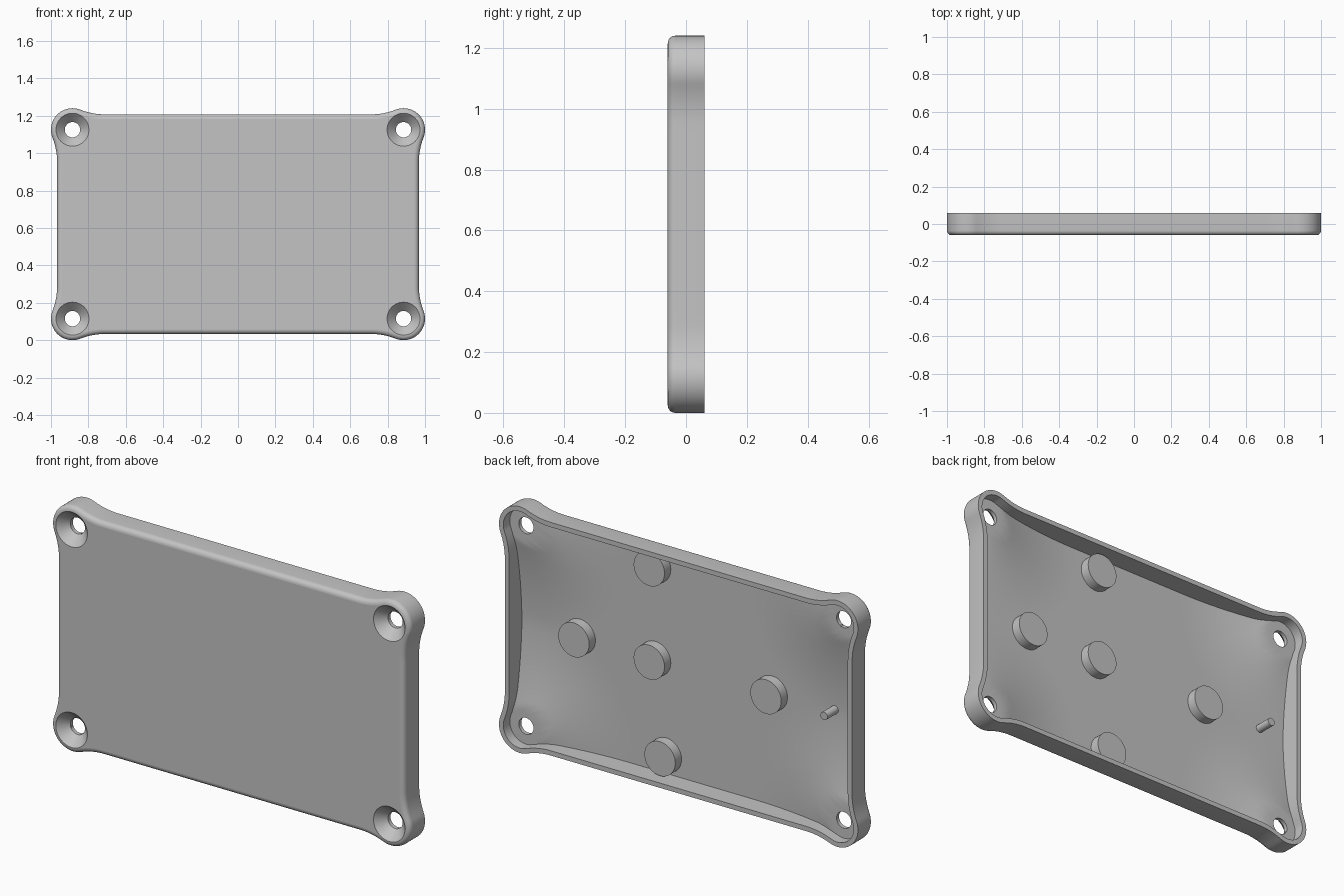
import bpy, bmesh
from math import sin, cos, atan2, hypot, sqrt, pi, radians

old = bpy.data.objects.get("Cube")
if old:
    bpy.data.objects.remove(old)

MID = 0.62                      # height of the plate centre
CX, CZ, CR = 0.885, 0.505, 0.115  # screw corner centre and radius
HX, HZ, BLEND = 0.967, 0.587, 0.36  # straight edges and concave blend radius
FRONT, BACK, FILLET, WALL = -0.06, 0.06, 0.025, 0.024

grey = bpy.data.materials.new("light grey")
grey.use_nodes = True
grey.diffuse_color = (0.55, 0.55, 0.55, 1)
grey.node_tree.nodes["Principled BSDF"].inputs["Base Color"].default_value = grey.diffuse_color


def arc(cx, cz, r, a, b, n):
    return [(cx + r * cos(a + (b - a) * i / n), cz + r * sin(a + (b - a) * i / n))
            for i in range(n + 1)]


def outline(o):
    """Closed plate outline, moved inwards by o."""
    dz = sqrt((BLEND + CR) ** 2 - (HX + BLEND - CX) ** 2)
    dx = sqrt((BLEND + CR) ** 2 - (HZ + BLEND - CZ) ** 2)
    a = atan2(dz, CX - HX - BLEND)
    b = atan2(HZ + BLEND - CZ, -dx)
    q = [(HX - o, (CZ - dz) * i / 8) for i in range(8)]
    q += arc(HX + BLEND, CZ - dz, BLEND + o, pi, a, 8)
    q += arc(CX, CZ, CR - o, a - pi, b, 24)[1:]
    q += arc(CX - dx, HZ + BLEND, BLEND + o, b - pi, -pi / 2, 8)[1:]
    q += [((CX - dx) * (1 - i / 12), HZ - o) for i in range(1, 13)]
    back = q[::-1]
    return (q[:-1] + [(-x, z) for x, z in back][:-1]
            + [(-x, -z) for x, z in q][:-1] + [(x, -z) for x, z in back][:-1])


def floor_y(x, z):
    """Inner floor, swelling around the screw corners."""
    d = hypot(abs(x) - CX, abs(z) - CZ)
    t = min(1, max(0, 1 - (d - 0.1) / 0.45))
    return -0.042 + 0.05 * t * t


def finish(name, bm):
    bmesh.ops.recalc_face_normals(bm, faces=bm.faces[:])
    me = bpy.data.meshes.new(name)
    bm.to_mesh(me)
    bm.free()
    me.materials.append(grey)
    ob = bpy.data.objects.new(name, me)
    bpy.context.collection.objects.link(ob)
    return ob


def smooth(ob):
    bpy.ops.object.select_all(action="DESELECT")
    ob.select_set(True)
    bpy.context.view_layer.objects.active = ob
    bpy.ops.object.shade_smooth_by_angle(angle=radians(32))


def bridge(bm, a, b):
    for i in range(len(a)):
        j = (i + 1) % len(a)
        bm.faces.new((a[i], a[j], b[j], b[i]))


def lathe(name, x, z, profile, n=48):
    """Solid turned around the y axis from (radius, y) pairs."""
    bm = bmesh.new()
    rings = [[bm.verts.new((x + r * cos(2 * pi * i / n), y, z + r * sin(2 * pi * i / n)))
              for i in range(n)] for r, y in profile]
    for a, b in zip(rings, rings[1:]):
        bridge(bm, a, b)
    bm.faces.new(rings[0])
    bm.faces.new(rings[-1])
    return finish(name, bm)


# Cover shell: rounded front edge, outer wall, rim, inner wall and floor
bm = bmesh.new()
levels = []
for i in range(7):
    a = pi / 2 * i / 6
    o, y = FILLET * (1 - sin(a)), FRONT + FILLET * (1 - cos(a))
    levels.append([(x, y, z) for x, z in outline(o)])
levels.append([(x, BACK, z) for x, z in outline(0)])
inner = outline(WALL)
levels.append([(x, BACK, z) for x, z in inner])
STEPS = 28
for k in range(STEPS):
    s = 1 - k / STEPS
    levels.append([(x * s, floor_y(x * s, z * s), z * s) for x, z in inner])
rings = [[bm.verts.new((x, y, z + MID)) for x, y, z in lv] for lv in levels]
for a, b in zip(rings, rings[1:]):
    bridge(bm, a, b)
bm.faces.new(rings[0])
bm.faces.new(rings[-1])
shell = finish("cover_shell", bm)

# Countersunk screw holes
for sx in (-1, 1):
    for sz in (-1, 1):
        cutter = lathe("screw_cutter", sx * CX, MID + sz * CZ,
                       [(0.106, -0.08), (0.088, FRONT), (0.041, -0.012), (0.041, 0.1)])
        cutter.hide_render = True
        mod = shell.modifiers.new("screw_hole", "BOOLEAN")
        mod.operation, mod.solver, mod.object = "DIFFERENCE", "EXACT", cutter
        bpy.context.view_layer.objects.active = shell
        bpy.ops.object.modifier_apply(modifier=mod.name)
        bpy.data.objects.remove(cutter)
smooth(shell)
for p in shell.data.polygons:
    if p.normal.y < -0.999:
        p.use_smooth = False

# Round support pads and locating pin on the inner floor
pads = {"top": (0.20, 1.09), "left": (0.62, 0.62), "middle": (0.20, 0.62),
        "right": (-0.45, 0.62), "bottom": (0.14, 0.15)}
for name, (x, z) in pads.items():
    smooth(lathe(name + "_pad", x, z, [(0.086, -0.05), (0.086, 0.008)]))
smooth(lathe("locating_pin", -0.80, 0.63, [(0.02, -0.05), (0.02, 0.045)], 32))
